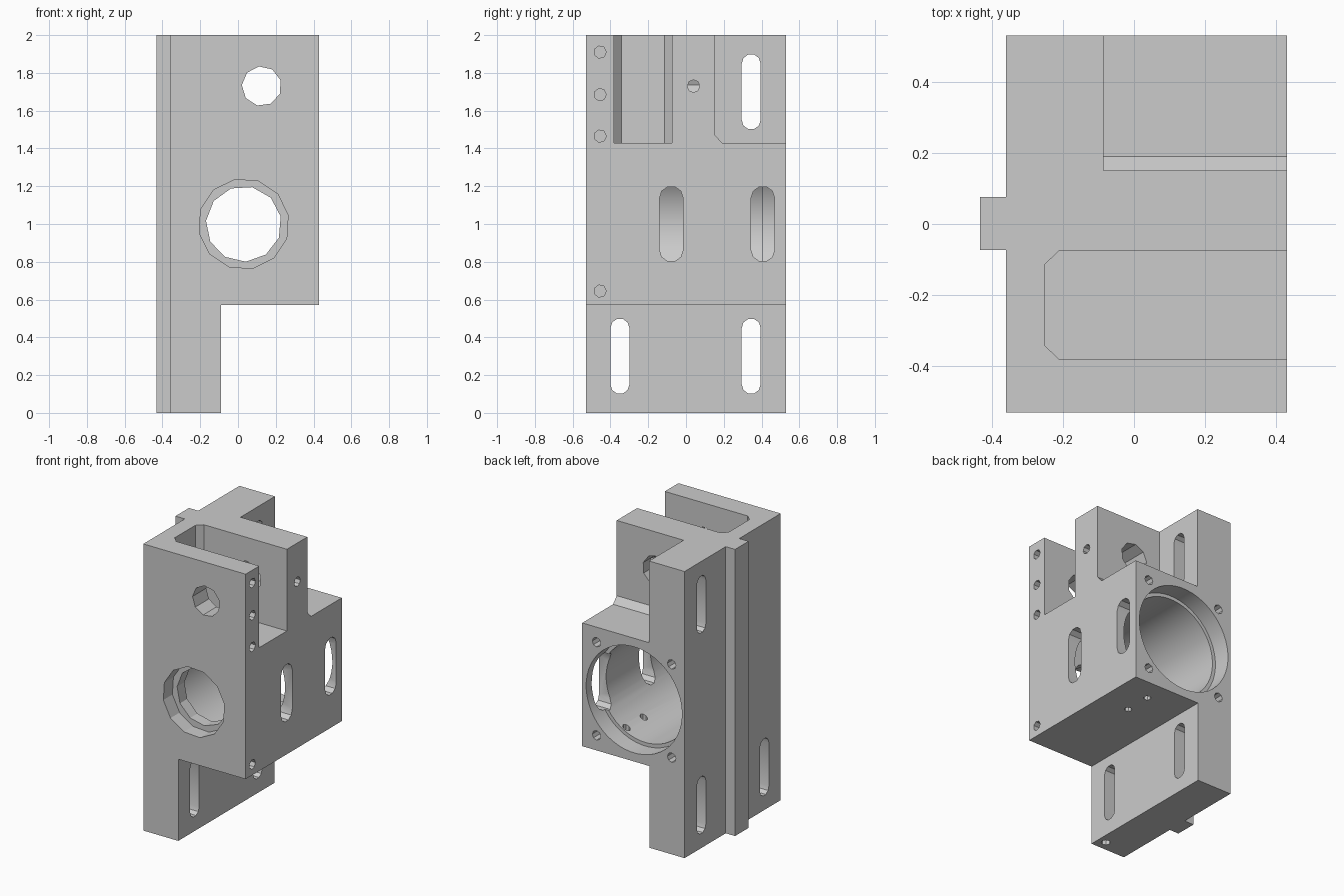
import bpy, bmesh, math

scene = bpy.context.scene
if "Cube" in bpy.data.objects:
    bpy.data.objects.remove(bpy.data.objects["Cube"], do_unlink=True)

grey = bpy.data.materials.new("machined_grey")
grey.use_nodes = True
COLOUR = (0.6, 0.6, 0.6, 1)
grey.diffuse_color = COLOUR
grey.node_tree.nodes["Principled BSDF"].inputs["Base Color"].default_value = COLOUR


def prism(name, profile, axis, start, end):
    """Extrude a 2D outline along an axis between two positions."""
    place = {"x": lambda u, v, w: (w, u, v),
             "y": lambda u, v, w: (u, w, v),
             "z": lambda u, v, w: (u, v, w)}[axis]
    bm = bmesh.new()
    rings = [[bm.verts.new(place(u, v, w)) for u, v in profile] for w in (start, end)]
    for ring in rings:
        bm.faces.new(ring)
    n = len(profile)
    for i in range(n):
        j = (i + 1) % n
        bm.faces.new((rings[0][i], rings[0][j], rings[1][j], rings[1][i]))
    bmesh.ops.recalc_face_normals(bm, faces=bm.faces)
    mesh = bpy.data.meshes.new(name)
    bm.to_mesh(mesh)
    bm.free()
    mesh.materials.append(grey)
    obj = bpy.data.objects.new(name, mesh)
    scene.collection.objects.link(obj)
    return obj


def circle(u, v, r, sides, turn=0.0):
    step = math.tau / sides
    return [(u + r * math.cos(turn + i * step), v + r * math.sin(turn + i * step))
            for i in range(sides)]


def slot(u, low, high, r):
    """Upright slot outline with faceted round ends."""
    pts = []
    for centre, begin in ((high - r, 0), (low + r, math.pi)):
        for i in range(6):
            a = begin + math.pi * i / 5
            pts.append((u + r * math.cos(a), centre + r * math.sin(a)))
    return pts


# Main block: stepped outline seen from the front
LEFT, STEP, RIGHT, DEEP = -0.36, -0.09, 0.43, 0.53
housing = prism("housing", [(LEFT, 0), (STEP, 0), (STEP, 0.57), (RIGHT, 0.57),
                            (RIGHT, 2), (LEFT, 2)], "y", -DEEP, DEEP)
cutters = []


def cut(profile, axis, start, end):
    cutter = prism("cutter", profile, axis, start, end)
    cutter.hide_render = True
    cutters.append(cutter)
    mod = housing.modifiers.new("cut", "BOOLEAN")
    mod.operation = "DIFFERENCE"
    mod.solver = "EXACT"
    mod.object = cutter


# Top pocket with bevelled inner corners
cut([(0.6, -0.38), (0.6, -0.075), (-0.21, -0.075), (-0.25, -0.113),
     (-0.25, -0.342), (-0.21, -0.38)], "z", 1.43, 2.2)
# Rear top notch with a sloped inner corner
cut([(0.7, 1.43), (0.7, 2.2), (0.15, 2.2), (0.15, 1.475), (0.19, 1.43)],
    "x", -0.086, 0.6)

# Main bore: rear recess, long barrel, lip and front recess
BORE_X, BORE_Z = 0.03, 1.0
for r, sides, start, end in ((0.37, 48, 0.405, 0.7), (0.345, 48, -0.35, 0.5),
                             (0.2, 11, -0.5, -0.2), (0.24, 12, -0.7, -0.43)):
    cut(circle(BORE_X, BORE_Z, r, sides, 0.2), "y", start, end)

# Upper cross hole and the locking hole that meets it
cut(circle(0.125, 1.73, 0.105, 9, 0.3), "y", -0.7, 0.3)
cut(circle(0.04, 1.73, 0.033, 8), "x", 0.12, 0.6)

# Mounting slots through the back plate
for y, low in ((-0.35, 0.1), (0.345, 0.1), (0.345, 1.5)):
    cut(slot(y, low, low + 0.4, 0.05), "x", -0.6, 0.0)
# Side slots opening into the bore
for y in (-0.078, 0.407):
    cut(slot(y, 0.8, 1.2, 0.062), "x", 0.1, 0.6)

# Blind screw holes along the front edge
for z in (0.645, 1.465, 1.685, 1.91):
    cut(circle(-0.455, z, 0.033, 7), "x", 0.28, 0.6)
# Screw holes around the rear bore
for sx in (-1, 1):
    for sz in (-1, 1):
        cut(circle(BORE_X + sx * 0.29, BORE_Z + sz * 0.325, 0.033, 8), "y", 0.35, 0.7)
# Drain holes under the bore and the hole under the plate
for y in (0.18, 0.37):
    cut(circle(0.2, y, 0.025, 8), "z", 0.4, 0.85)
cut(circle(-0.15, -0.46, 0.03, 8), "z", -0.2, 0.2)

# Bake the cuts and drop the cutters
graph = bpy.context.evaluated_depsgraph_get()
baked = bpy.data.meshes.new_from_object(housing.evaluated_get(graph))
housing.modifiers.clear()
housing.data = baked
for cutter in cutters:
    bpy.data.objects.remove(cutter, do_unlink=True)
baked.materials.clear()
baked.materials.append(grey)
baked.polygons.foreach_set("material_index", [0] * len(baked.polygons))

# Guide rail along the plate
rail = prism("guide_rail", [(-0.432, -0.073), (LEFT, -0.073), (LEFT, 0.076),
                            (-0.432, 0.076)], "z", 0, 2)

bpy.ops.object.select_all(action="DESELECT")
for obj in (housing, rail):
    obj.select_set(True)
bpy.context.view_layer.objects.active = housing
bpy.ops.object.shade_smooth_by_angle(angle=math.radians(20))
